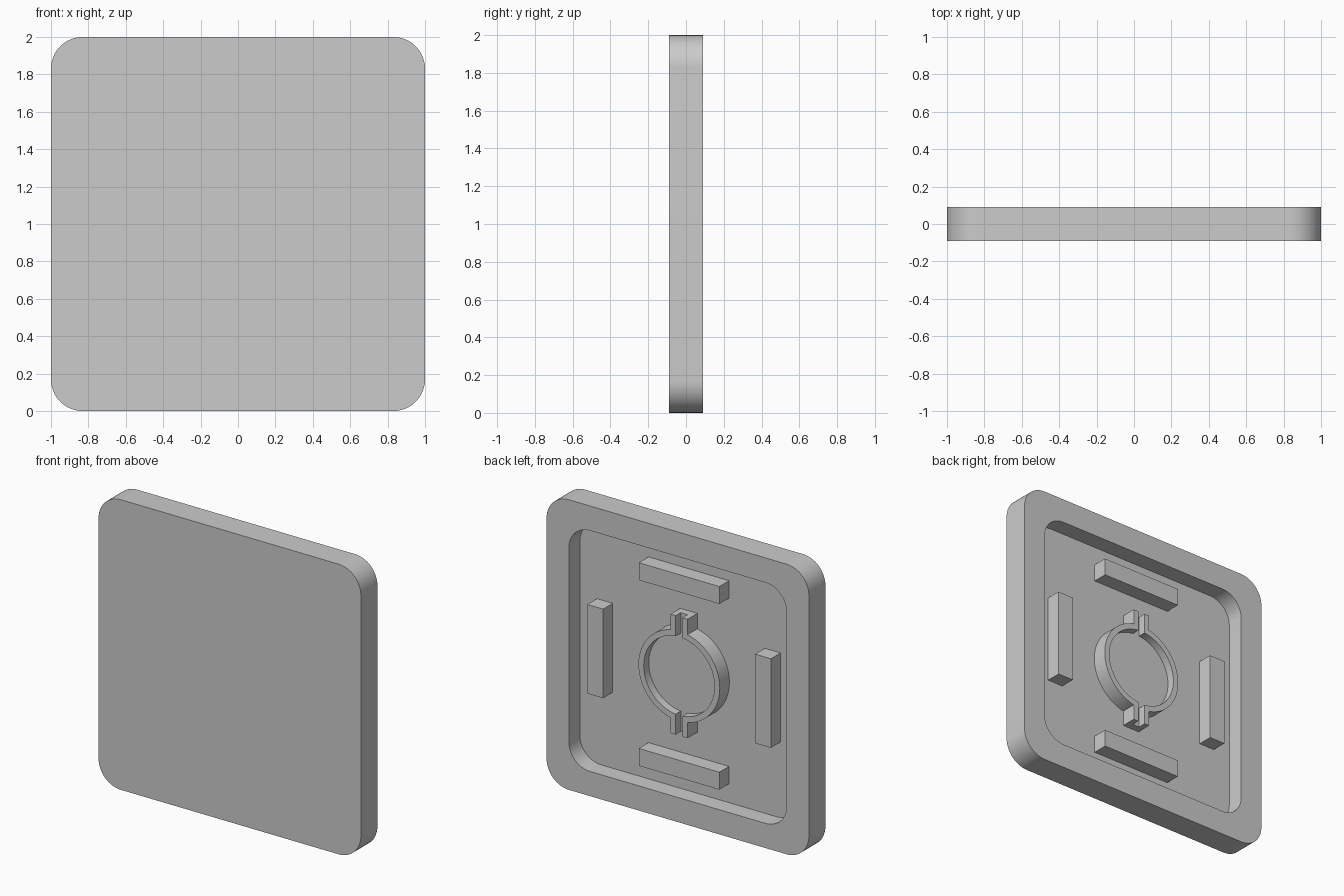
import bpy, bmesh
from math import sin, cos, pi, asin, sqrt, radians

if "Cube" in bpy.data.objects:
    bpy.data.objects.remove(bpy.data.objects["Cube"], do_unlink=True)

MID = 1.0                       # height of the tile centre
FRONT, FLOOR, BACK = -0.09, -0.03, 0.09
TOP = 0.075                     # how far the inner fittings rise

grey = bpy.data.materials.new("light_grey")
grey.use_nodes = True
grey.diffuse_color = (0.6, 0.6, 0.6, 1)
grey.node_tree.nodes["Principled BSDF"].inputs["Base Color"].default_value = (0.6, 0.6, 0.6, 1)


def arc(cx, cz, r, start, end, steps):
    return [(cx + r * cos(start + (end - start) * i / steps),
             cz + r * sin(start + (end - start) * i / steps)) for i in range(steps + 1)]


def rounded_square(half, r, steps=16):
    c = half - r
    pts = []
    for k, (sx, sz) in enumerate([(1, 1), (-1, 1), (-1, -1), (1, -1)]):
        pts += arc(sx * c, sz * c, r, k * pi / 2, (k + 1) * pi / 2, steps)
    return pts


def rectangle(cx, cz, hx, hz):
    return [(cx - hx, cz - hz), (cx + hx, cz - hz), (cx + hx, cz + hz), (cx - hx, cz + hz)]


def circle_with_tabs(r, half_width, reach):
    """Circle joined to an upright bar that sticks out above and below."""
    a = pi / 2 - asin(half_width / r)
    right = arc(0, 0, r, -a, a, 48) + [(half_width, reach), (-half_width, reach)]
    return right + [(-x, -z) for x, z in right]


def loft(name, sections):
    """Joins outlines (points, depth) of equal length and caps both ends."""
    bm = bmesh.new()
    loops = [[bm.verts.new((x, y, MID + z)) for x, z in pts] for pts, y in sections]
    for a, b in zip(loops, loops[1:]):
        for i in range(len(a)):
            j = (i + 1) % len(a)
            bm.faces.new((a[i], a[j], b[j], b[i]))
    bm.faces.new(loops[0])
    bm.faces.new(loops[-1])
    bmesh.ops.recalc_face_normals(bm, faces=bm.faces)
    mesh = bpy.data.meshes.new(name)
    bm.to_mesh(mesh)
    bm.free()
    mesh.materials.append(grey)
    obj = bpy.data.objects.new(name, mesh)
    bpy.context.collection.objects.link(obj)
    return obj


def smooth(obj):
    obj.data.shade_smooth()
    obj.data.set_sharp_from_angle(angle=radians(30))


# Tile with a shallow recess in its back
outer = rounded_square(1.0, 0.17)
inner = rounded_square(0.83, 0.16)
smooth(loft("tile_body", [(outer, FRONT), (outer, BACK), (inner, BACK), (inner, FLOOR)]))

# Four bars around the recess
for name, x, z in [("top_bar", 0, 1), ("bottom_bar", 0, -1), ("left_bar", 1, 0), ("right_bar", -1, 0)]:
    hx, hz = (0.307, 0.06) if x == 0 else (0.06, 0.307)
    shape = rectangle(0.64 * x, 0.64 * z, hx, hz)
    loft(name, [(shape, FLOOR - 0.01), (shape, TOP)])

# Round centre boss with tabs above and below
shape = circle_with_tabs(0.31, 0.065, 0.41)
boss = loft("centre_boss", [(shape, FLOOR - 0.01), (shape, TOP)])

# Round pocket and slot cut into the boss
shape = circle_with_tabs(0.27, 0.026, 0.5)
cutter = loft("pocket_cutter", [(shape, TOP - 0.055), (shape, TOP + 0.1)])
cutter.hide_render = True
cut = boss.modifiers.new("pocket", 'BOOLEAN')
cut.operation = 'DIFFERENCE'
cut.solver = 'EXACT'
cut.object = cutter
bpy.context.view_layer.objects.active = boss
bpy.ops.object.modifier_apply(modifier=cut.name)
bpy.data.objects.remove(cutter, do_unlink=True)
smooth(boss)
